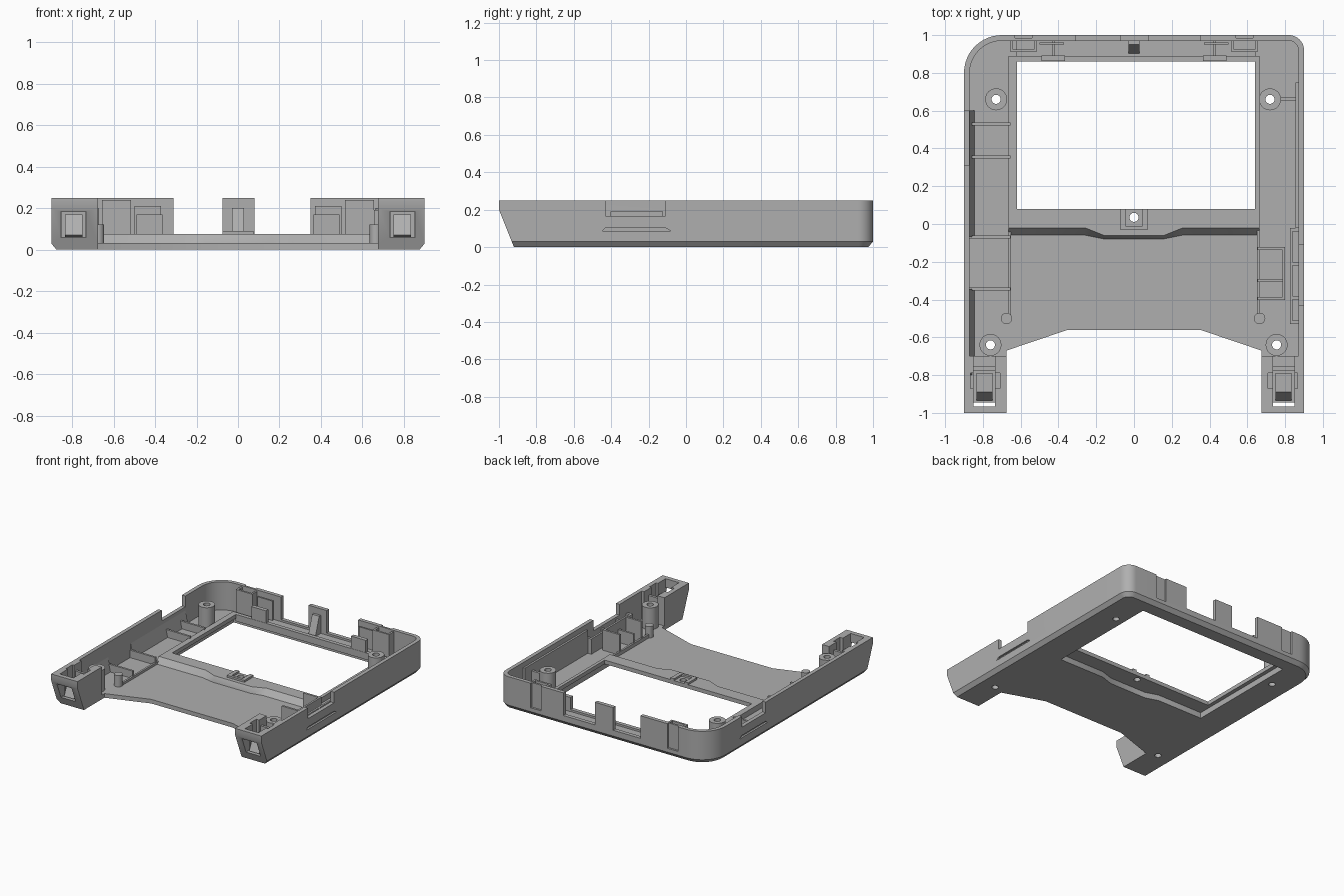
import bpy, bmesh, math
from mathutils import Vector

if "Cube" in bpy.data.objects:
    bpy.data.objects.remove(bpy.data.objects["Cube"], do_unlink=True)

GREY = (0.43, 0.43, 0.43, 1)
mat = bpy.data.materials.new("plain grey plastic")
mat.use_nodes = True
mat.diffuse_color = GREY
mat.node_tree.nodes["Principled BSDF"].inputs["Base Color"].default_value = GREY


def loft(name, rings):
    """Closed solid through rings of 3D points with equal counts."""
    bm = bmesh.new()
    loops = [[bm.verts.new(p) for p in ring] for ring in rings]
    n = len(loops[0])
    for a, b in zip(loops, loops[1:]):
        for i in range(n):
            j = (i + 1) % n
            bm.faces.new((a[i], a[j], b[j], b[i]))
    bm.faces.new(loops[0][::-1])
    bm.faces.new(loops[-1])
    bmesh.ops.recalc_face_normals(bm, faces=bm.faces)
    mesh = bpy.data.meshes.new(name)
    bm.to_mesh(mesh)
    bm.free()
    mesh.materials.append(mat)
    obj = bpy.data.objects.new(name, mesh)
    bpy.context.scene.collection.objects.link(obj)
    return obj


def prism(name, pts, z0, z1):
    return loft(name, [[(x, y, z) for x, y in pts] for z in (z0, z1)])


def box(name, xs, ys, zs):
    (a, b), (c, d) = sorted(xs), ys
    return prism(name, [(a, c), (b, c), (b, d), (a, d)], *zs)


def rod(name, x, y, r, z0, z1):
    pts = [(x + r * math.cos(t * math.tau / 32), y + r * math.sin(t * math.tau / 32)) for t in range(32)]
    return prism(name, pts, z0, z1)


def wedge(name, xs, profile):
    """Profile in y and z, stretched along x."""
    return loft(name, [[(x, y, z) for y, z in profile] for x in xs])


def carve(targets, cutters):
    """Subtract cutters from targets, then discard the cutters."""
    for obj in targets:
        for c in cutters:
            m = obj.modifiers.new("cut", 'BOOLEAN')
            m.operation, m.solver, m.object = 'DIFFERENCE', 'EXACT', c
        bpy.context.view_layer.update()
        dg = bpy.context.evaluated_depsgraph_get()
        mesh = bpy.data.meshes.new_from_object(obj.evaluated_get(dg))
        obj.modifiers.clear()
        obj.data = mesh
    for c in cutters:
        bpy.data.objects.remove(c, do_unlink=True)


def back_corners(d):
    """Tight corner on the left, wide corner on the right."""
    pts = []
    for s, r, start in ((1, 0.08, 0), (-1, 0.2, 90)):
        for i in range(13):
            t = math.radians(start + i * 7.5)
            pts.append((s * (0.9 - r) + (r - d) * math.cos(t), 1 - r + (r - d) * math.sin(t)))
    return pts


def outline(d, z):
    f = -1 + 0.4 * max(0, 0.2 - z)
    pts = [(0.675, f), (0.9 - d, f)] + back_corners(d)
    pts += [(-0.9 + d, f), (-0.675, f), (-0.675, -0.67), (-0.35, -0.56), (0.35, -0.56), (0.675, -0.67)]
    return [(x, y, z) for x, y in pts]


# Main tray with chamfered base and slanted leg ends
tray = loft("tray_shell", [outline(0.025, 0), outline(0, 0.03), outline(0, 0.2), outline(0, 0.25)])

# Raised window surround with a sloped, stepped front edge
def surround(w, back, front, dip):
    return [(w, back), (-w, back), (-w, front), (-0.26, front), (-0.16, dip),
            (0.16, dip), (0.26, front), (w, front)]

bezel = loft("window_surround", [
    [(x, y, z) for x, y in surround(0.665, 0.89, f, d)]
    for f, d, z in ((-0.06, -0.08, 0.02), (-0.06, -0.08, 0.03), (-0.02, -0.06, 0.075))])

# Screw posts
posts = []
SCREWS = ((-0.73, 0.66), (0.72, 0.66), (-0.76, -0.64), (0.755, -0.64))
for i, (x, y) in enumerate(SCREWS):
    posts.append(rod(f"screw_post_{i + 1}", x, y, 0.058, 0.02, 0.2))
for s, x in (("left", 0.665), ("right", -0.675)):
    rod(f"small_peg_{s}", x, -0.5, 0.03, 0.02, 0.12)

# Square button seat on the cross bar
seat = box("button_seat", (-0.075, 0.075), (-0.03, 0.1), (0.06, 0.09))
carve([seat], [box("seat_pocket", (-0.045, 0.045), (-0.01, 0.08), (0.075, 0.2))])

# Cavity, window and back openings
cavity = [(-0.87, -0.7), (0.87, -0.7)] + back_corners(0.03)
cuts = [prism("cavity", cavity, 0.032, 0.4)]
for a, b in ((0.08, 0.35), (-0.31, -0.075)):
    cuts.append(box("back_gap", (a, b), (0.95, 1.1), (0.075, 0.4)))
for s in (1, -1):
    cuts.append(box("back_slot", (s * 0.54, s * 0.63), (0.985, 1.1), (0.06, 0.4)))
    # Leg pocket, socket and clip clearance
    cuts.append(box("leg_pocket", (s * 0.735, s * 0.85), (-0.965, -0.68), (0.06, 0.4)))
    cuts.append(box("leg_socket", (s * 0.73, s * 0.855), (-1.1, -0.9), (0.062, 0.182)))
    cuts.append(box("clip_room", (s * 0.71, s * 0.865), (-0.87, -0.79), (0.09, 0.4)))
# Side wall notches and grip grooves
for s, y0, y1 in ((1, -0.43, -0.11), (-1, 0.31, 0.6)):
    cuts.append(box("side_notch", (s * 0.86, s * 1.1), (y0, y1), (0.167, 0.4)))
    groove = [(y0 - 0.02, 0.085), (y1 + 0.03, 0.085), (y1, 0.103), (y0, 0.103)]
    cuts.append(wedge("grip_groove", (s * 0.885, s * 1.1), groove))
carve([tray], cuts)

shared = [box("window", (-0.62, 0.64), (0.08, 0.86), (-0.2, 0.4)),
          prism("underside_recess", surround(0.65, 0.875, -0.035, -0.068), -0.1, 0.045)]
shared += [rod("screw_hole", x, y, 0.024, -0.1, 0.5) for x, y in SCREWS]
shared.append(rod("button_hole", 0, 0.035, 0.024, -0.1, 0.5))
carve([tray, bezel, seat] + posts, shared)

# Right rail: cross ribs, low inner lip and sloped wall fillets
for i, y in enumerate((0.53, 0.355, -0.07, -0.345)):
    box(f"right_rail_rib_{i + 1}", (-0.875, -0.655), (y - 0.008, y + 0.008), (0.02, 0.09))
box("right_rail_lip", (-0.665, -0.65), (-0.48, 0.54), (0.02, 0.05))
for i, (y0, y1) in enumerate(((-0.8, -0.345), (-0.07, 0.6))):
    loft(f"right_wall_fillet_{i + 1}",
         [[(-0.875, y, 0.03), (-0.845, y, 0.03), (-0.875, y, 0.16)] for y in (y0, y1)])

# Left rail: compartment walls, switch carriers and thin lip
for i, y in enumerate((-0.395, -0.3, -0.13)):
    box(f"left_compartment_wall_{i + 1}", (0.655, 0.8), (y - 0.008, y + 0.008), (0.02, 0.13 if i == 1 else 0.19))
box("left_compartment_side", (0.785, 0.8), (-0.4, -0.125), (0.02, 0.19))
box("left_rail_lip", (0.65, 0.665), (-0.48, 0.27), (0.02, 0.06))
box("switch_carrier", (0.825, 0.84), (-0.53, -0.02), (0.02, 0.15))
for i, y in enumerate((-0.53, -0.4, -0.22, -0.04)):
    box(f"switch_tab_{i + 1}", (0.83, 0.875), (y, y + 0.02), (0.02, 0.15))
box("left_wall_ledge", (0.855, 0.875), (-0.02, 0.75), (0.02, 0.21))
box("left_post_web", (0.77, 0.875), (0.65, 0.67), (0.02, 0.16))

# Back edge floor, middle support and mirrored hooks
box("back_floor", (-0.625, 0.645), (0.865, 0.975), (0.02, 0.06))
wedge("middle_gusset", (-0.03, 0.03), [(0.9, 0.05), (0.975, 0.05), (0.975, 0.2), (0.95, 0.2)])
for s, side in ((1, "left"), (-1, "right")):
    box(f"back_hook_{side}", (s * 0.365, s * 0.49), (0.862, 0.892), (0.05, 0.17))
    box(f"hook_web_{side}", (s * 0.42, s * 0.435), (0.88, 0.975), (0.05, 0.13))
    box(f"latch_cheek_inner_{side}", (s * 0.515, s * 0.53), (0.91, 0.975), (0.03, 0.24))
    box(f"latch_cheek_outer_{side}", (s * 0.64, s * 0.655), (0.91, 0.975), (0.03, 0.24))
    box(f"latch_bridge_{side}", (s * 0.515, s * 0.655), (0.91, 0.925), (0.03, 0.24))
    box(f"back_rib_{side}", (s * 0.37, s * 0.5), (0.95, 0.96), (0.03, 0.21))
    # Leg clip and crossbar
    box(f"leg_crossbar_{side}", (s * 0.72, s * 0.86), (-0.775, -0.755), (0.05, 0.2))
    box(f"leg_clip_{side}", (s * 0.75, s * 0.835), (-0.89, -0.79), (0.05, 0.17))
    wedge(f"leg_clip_nose_{side}", (s * 0.75, s * 0.835),
          [(-0.935, 0.07), (-0.89, 0.05), (-0.89, 0.17)])

# Smooth curves, keep hard edges
bpy.ops.object.select_all(action='DESELECT')
for obj in bpy.context.scene.collection.objects:
    if obj.type == 'MESH' and mat.name in obj.data.materials:
        obj.select_set(True)
bpy.context.view_layer.objects.active = tray
bpy.ops.object.shade_smooth_by_angle(angle=math.radians(30))
